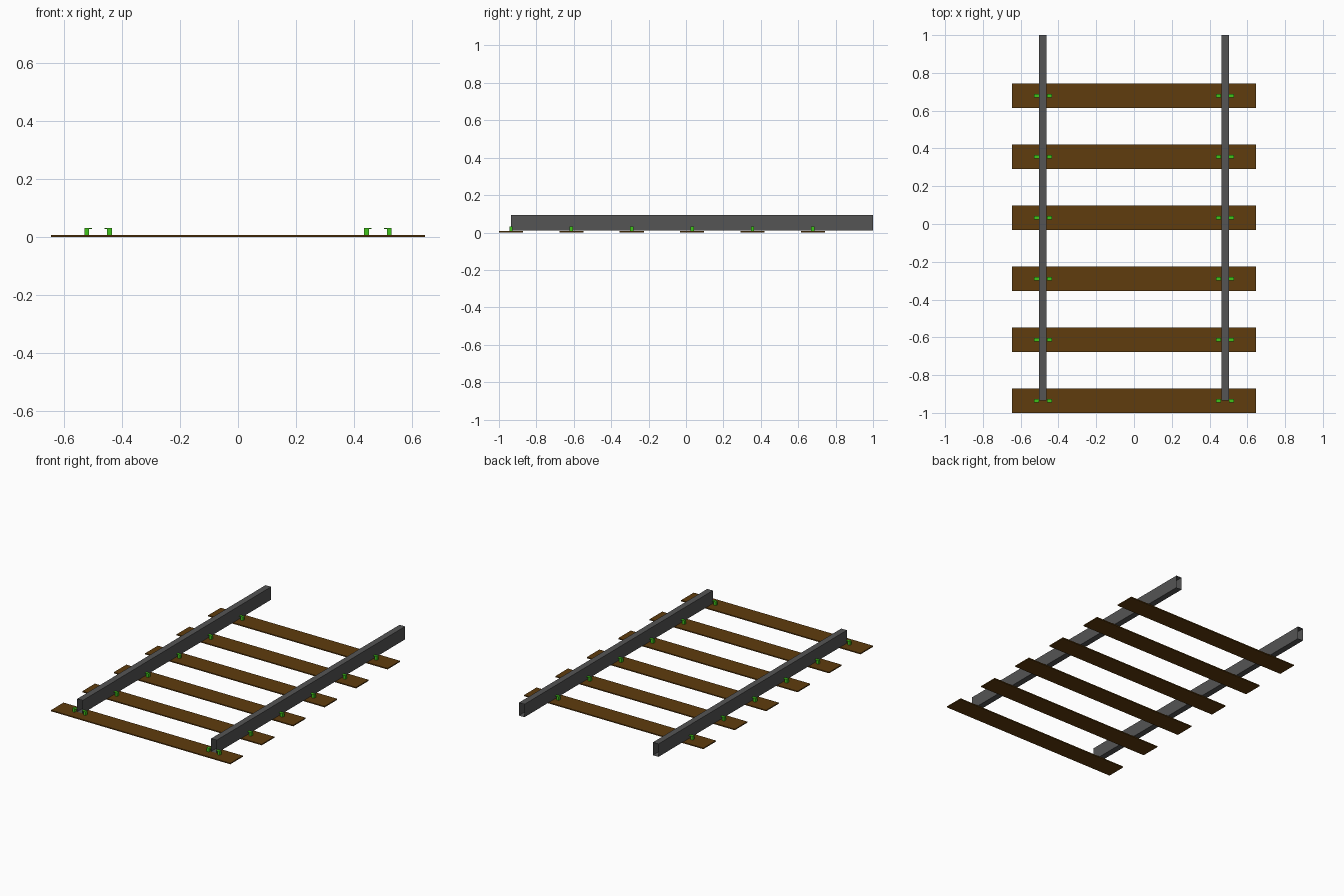
import bpy, bmesh

if "Cube" in bpy.data.objects:
    bpy.data.objects.remove(bpy.data.objects["Cube"])

def material(name, rgb):
    m = bpy.data.materials.new(name)
    m.diffuse_color = (*rgb, 1)
    m.use_nodes = True
    m.node_tree.nodes["Principled BSDF"].inputs["Base Color"].default_value = m.diffuse_color
    return m

WOOD = material("wood", (0.115, 0.045, 0.004))
STEEL = material("steel", (0.09, 0.09, 0.09))
GREEN = material("green", (0.05, 0.55, 0.01))

def extrude_profile(name, profile, y0, y1, mat, caps=True):
    """Sweep a closed x-z profile along y."""
    bm = bmesh.new()
    a = [bm.verts.new((x, y0, z)) for x, z in profile]
    b = [bm.verts.new((x, y1, z)) for x, z in profile]
    n = len(profile)
    for i in range(n):
        j = (i + 1) % n
        # anticlockwise profile seen from the front: outward winding
        bm.faces.new((a[i], a[j], b[j], b[i]))
    if caps:
        bm.faces.new(a[::-1])
        bm.faces.new(b)
        bmesh.ops.recalc_face_normals(bm, faces=bm.faces[:])
    bm.normal_update()
    mesh = bpy.data.meshes.new(name)
    bm.to_mesh(mesh)
    bm.free()
    mesh.materials.append(mat)
    ob = bpy.data.objects.new(name, mesh)
    bpy.context.collection.objects.link(ob)
    return ob

def rect(x0, x1, z0, z1):
    return [(x0, z0), (x1, z0), (x1, z1), (x0, z1)]

TOP = 0.007          # top of the sleepers
RAIL_X = 0.482       # rail centre line
ys = [-0.9355 + 0.3228 * i for i in range(6)]

# rails: rectangular tubes with open ends
for side, s in (("left", -1), ("right", 1)):
    x = s * RAIL_X
    extrude_profile(f"rail_{side}", rect(x - 0.02, x + 0.02, TOP + 0.003, 0.094),
                    ys[0], 1.0, STEEL, caps=False)

for i, y in enumerate(ys):
    # wooden sleeper
    extrude_profile(f"sleeper_{i}", rect(-0.645, 0.645, 0, TOP),
                    y - 0.0645, y + 0.0645, WOOD)
    # hooked clips on both sides of each rail
    for side, s in (("left", -1), ("right", 1)):
        for where, d in (("outer", s), ("inner", -s)):
            hook = [(0.031, TOP), (0.048, TOP), (0.048, 0.031),
                    (0.0215, 0.031), (0.0215, 0.028), (0.031, 0.028)]
            extrude_profile(f"clip_{side}_{where}_{i}",
                            [(s * RAIL_X + d * u, z) for u, z in hook],
                            y - 0.009, y + 0.009, GREEN)
